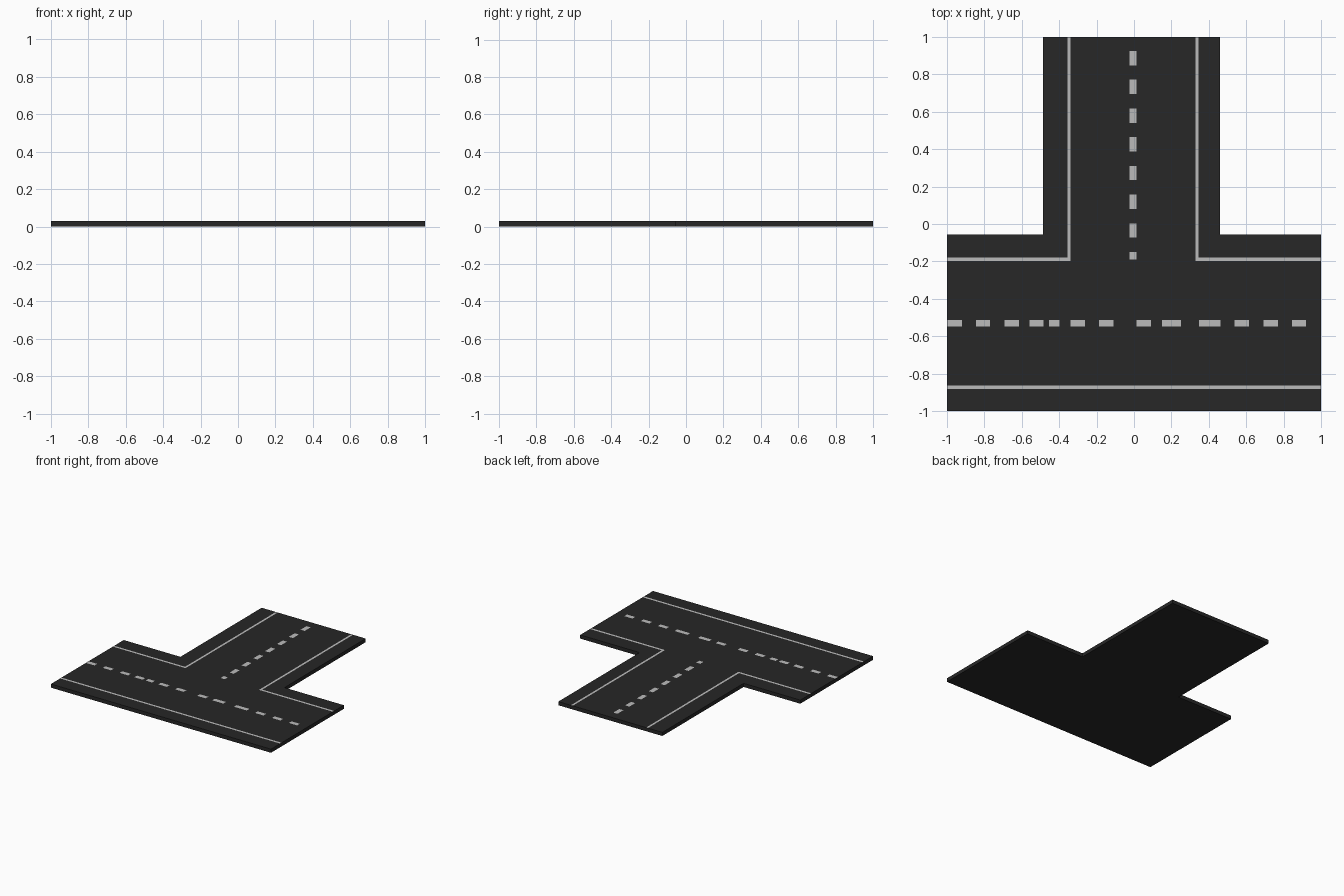
import bpy, bmesh

if "Cube" in bpy.data.objects:
    bpy.data.objects.remove(bpy.data.objects["Cube"])

TOP = 0.03
LIFT = 0.0008


def material(name, v):
    m = bpy.data.materials.new(name)
    m.diffuse_color = (v, v, v, 1)
    m.use_nodes = True
    m.node_tree.nodes["Principled BSDF"].inputs["Base Color"].default_value = m.diffuse_color
    return m


asphalt = material("asphalt", 0.02)
paint = material("road_paint", 0.5)


def make_object(name, bm, mat):
    me = bpy.data.meshes.new(name)
    bm.to_mesh(me)
    bm.free()
    me.materials.append(mat)
    ob = bpy.data.objects.new(name, me)
    bpy.context.collection.objects.link(ob)
    return ob


def flat_shapes(name, outlines, z, mat):
    bm = bmesh.new()
    for pts in outlines:
        f = bm.faces.new([bm.verts.new((x, y, z)) for x, y in pts])
        f.normal_update()
        if f.normal.z < 0:
            f.normal_flip()
    return make_object(name, bm, mat)


def rect(x0, x1, y0, y1):
    return [(x0, y0), (x1, y0), (x1, y1), (x0, y1)]


# T-shaped road slab
outline = [(-1, -1), (1, -1), (1, -0.055), (0.46, -0.055),
           (0.46, 1), (-0.485, 1), (-0.485, -0.055), (-1, -0.055)]
bm = bmesh.new()
base = bm.faces.new([bm.verts.new((x, y, 0)) for x, y in outline])
ext = bmesh.ops.extrude_face_region(bm, geom=[base], use_keep_orig=True)
bmesh.ops.translate(bm, vec=(0, 0, TOP),
                    verts=[g for g in ext["geom"] if isinstance(g, bmesh.types.BMVert)])
bmesh.ops.recalc_face_normals(bm, faces=bm.faces)
make_object("road_slab", bm, asphalt)

# Solid edge lines: two L-shaped corners and the straight far side
z = TOP + LIFT
flat_shapes("edge_line_left", [[(-1, -0.198), (-0.338, -0.198), (-0.338, 1),
                                (-0.355, 1), (-0.355, -0.18), (-1, -0.18)]], z, paint)
flat_shapes("edge_line_right", [[(1, -0.198), (0.329, -0.198), (0.329, 1),
                                 (0.346, 1), (0.346, -0.18), (1, -0.18)]], z, paint)
flat_shapes("edge_line_front", [rect(-1, 1, -0.882, -0.864)], z, paint)

# Centre dashes of the side road, the last one cut short at the junction
tops = [0.925 - 0.1535 * i for i in range(8)]
flat_shapes("side_road_dashes",
            [rect(-0.025, 0.013, max(t - 0.077, -0.19), t) for t in tops], z, paint)

# Centre dashes of the through road, irregular where road pieces meet
spans = [(-1, -0.92), (-0.845, -0.77), (-0.692, -0.615), (-0.558, -0.483),
         (-0.455, -0.397), (-0.34, -0.263), (-0.187, -0.11), (0.013, 0.09),
         (0.15, 0.25), (0.347, 0.463), (0.538, 0.615), (0.692, 0.769), (0.845, 0.92)]
flat_shapes("through_road_dashes",
            [rect(a, b, -0.548, -0.513) for a, b in spans], z, paint)
